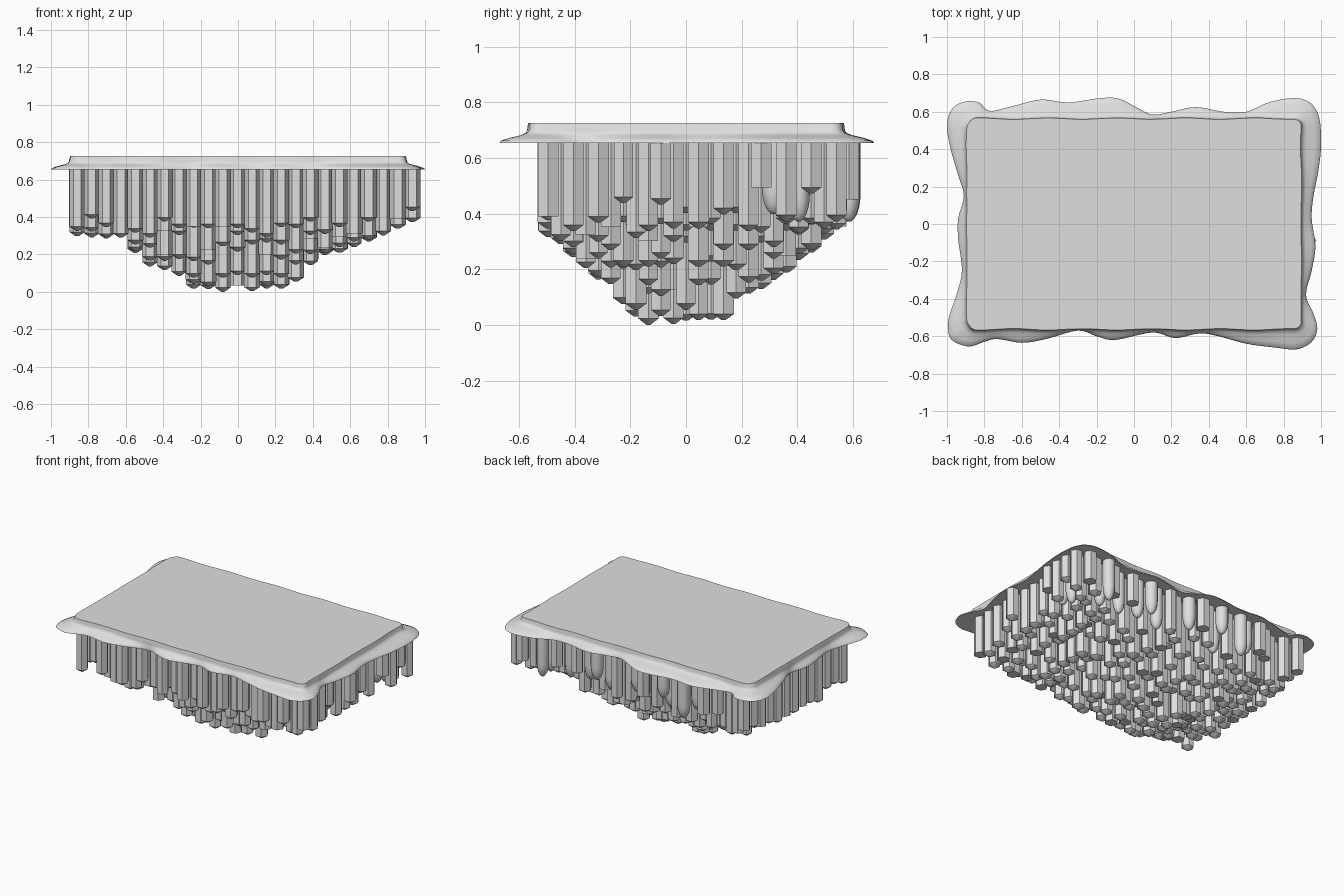
import bpy, bmesh, math, random
from mathutils import Vector

random.seed(4)
if "Cube" in bpy.data.objects:
    bpy.data.objects.remove(bpy.data.objects["Cube"])

# One pale stone colour
stone = bpy.data.materials.new("pale_stone")
stone.use_nodes = True
STONE_COLOUR = (0.74, 0.74, 0.74, 1)
stone.diffuse_color = STONE_COLOUR
stone.node_tree.nodes["Principled BSDF"].inputs["Base Color"].default_value = STONE_COLOUR

UNDERSIDE, TOP = 0.653, 0.725

# Wavy rim outline, hundredths of a unit, counter-clockwise, one list per side
LEFT = [(-100, 53), (-98, 40), (-94, 26), (-91, 15), (-94, 3), (-94, -8),
        (-92, -25), (-95, -38), (-99, -50), (-99, -59)]
FRONT = [(-96, -63), (-88, -65.5), (-80, -63), (-73, -61.5), (-60, -63.5), (-47, -61.5),
         (-30, -57), (-20, -60), (-10, -62), (10, -58), (22, -61), (35, -58.5),
         (45, -60), (60, -64), (75, -66), (87, -67), (95, -63)]
RIGHT = [(98, -56), (96, -48), (92, -38), (95, -25), (97, -12), (95, 3),
         (96, 15), (98.5, 28), (100, 42), (99, 57)]
BACK = [(94, 65), (85, 67.3), (72, 65), (60, 60), (48, 60), (33, 62.5), (20, 60),
        (10, 58.5), (2, 62), (-8, 67), (-18, 67.3), (-35, 65), (-50, 66.5),
        (-65, 63), (-77, 60.5), (-83, 65), (-90, 65.5), (-97, 62)]

# Lowest column tip along the width and along the depth: (position, height)
DEPTH_X = [(-0.9, 0.3), (-0.62, 0.28), (-0.48, 0.14), (-0.3, 0.07), (-0.24, 0), (0.25, 0),
           (0.33, 0.06), (0.42, 0.19), (0.55, 0.21), (0.75, 0.29), (0.95, 0.38)]
DEPTH_Y = [(-0.5, 0.32), (-0.4, 0.24), (-0.3, 0.15), (-0.22, 0.06), (-0.14, 0), (0.13, 0.01),
           (0.19, 0.1), (0.3, 0.14), (0.4, 0.22), (0.5, 0.3), (0.6, 0.38)]


def smooth_loop(points, steps):
    """Catmull-Rom curve through a closed ring of points."""
    out, count = [], len(points)
    for i in range(count):
        a, b, c, d = (points[(i + k) % count] for k in (-1, 0, 1, 2))
        for s in range(steps):
            t = s / steps
            out.append(0.5 * (2 * b + (c - a) * t + (2 * a - 5 * b + 4 * c - d) * t * t
                              + (3 * b - a - 3 * c + d) * t ** 3))
    return out


outline = smooth_loop([Vector(p) / 100 for p in LEFT + FRONT + RIGHT + BACK], 5)


def onto_deck(p, radius=0.05, half_x=0.9, half_y=0.567):
    """Nearest point on the rounded rectangle of the deck, with a slight ripple."""
    core = Vector((max(radius - half_x, min(half_x - radius, p.x)),
                   max(radius - half_y, min(half_y - radius, p.y))))
    ripple = 0.004 * math.sin(17 * p.x) * math.cos(15 * p.y)
    return core + (p - core).normalized() * (radius + ripple)


def finish(bm, name, angle):
    bmesh.ops.recalc_face_normals(bm, faces=bm.faces[:])
    mesh = bpy.data.meshes.new(name)
    bm.to_mesh(mesh)
    bm.free()
    mesh.materials.append(stone)
    obj = bpy.data.objects.new(name, mesh)
    bpy.context.collection.objects.link(obj)
    bpy.ops.object.select_all(action='DESELECT')
    obj.select_set(True)
    bpy.context.view_layer.objects.active = obj
    bpy.ops.object.shade_smooth_by_angle(angle=math.radians(angle))


# Platform: flat underside, flared wavy skirt, short wall, flat deck
# Each ring is (blend from rim to deck, inset, height)
RINGS = [(0, 0, UNDERSIDE), (0.06, 0, 0.662), (0.35, 0, 0.672), (0.75, 0, 0.682),
         (0.94, 0, 0.69), (1, 0, 0.7), (1, 0.004, 0.718), (1, 0.007, TOP)]
bm = bmesh.new()
rings = []
for blend, inset, z in RINGS:
    ring = []
    for p in outline:
        q = p.lerp(onto_deck(p), blend) * (1 - inset)
        ring.append(bm.verts.new((q.x, q.y, z)))
    rings.append(ring)
for low, high in zip(rings, rings[1:]):
    for i in range(len(low)):
        bm.faces.new((low[i - 1], low[i], high[i], high[i - 1]))
bm.faces.new(rings[0])
bm.faces.new(rings[-1])
finish(bm, "platform", 50)


def inside(x, y):
    """True where a column fits under the wavy rim."""
    hit = False
    for a, b in zip(outline, outline[1:] + outline[:1]):
        if (a.y > y) != (b.y > y) and x < a.x + (y - a.y) / (b.y - a.y) * (b.x - a.x):
            hit = not hit
    return hit and y < 0.59 and min((p - Vector((x, y))).length for p in outline) > 0.035


def sample(profile, t):
    """Straight-line interpolation along a list of (position, height) pairs."""
    for (a, low), (b, high) in zip(profile, profile[1:]):
        if t <= b:
            return low + (high - low) * (t - a) / (b - a)
    return profile[-1][1]


def tip_height(x, y):
    """Columns hang deepest in an oval middle and get shorter to the edges."""
    oval = 0.06 * max(0, math.hypot(x / 0.27, y / 0.16) - 1)
    return max(sample(DEPTH_X, x), sample(DEPTH_Y, y), min(oval, 0.12))


def add_column(bm, x, y, profile, sides):
    """Stack of rings (radius, height) closed by a cap at the lower end."""
    previous = None
    for radius, z in profile:
        ring = [bm.verts.new((x + radius * math.cos(math.tau * k / sides),
                              y + radius * math.sin(math.tau * k / sides), z))
                for k in range(sides)]
        if previous:
            for k in range(sides):
                bm.faces.new((previous[k - 1], previous[k], ring[k], ring[k - 1]))
        previous = ring
    bm.faces.new(previous)


# Honeycomb of hanging columns: faceted, with a few rounded ones along the back
PITCH = 0.09
faceted, rounded = bmesh.new(), bmesh.new()
for column in range(24):
    for row in range(13):
        x = -0.86 + column * PITCH * math.sqrt(0.75)
        y = -0.495 + (row + 0.5 * (column % 2)) * PITCH
        if not inside(x, y):
            continue
        tip = tip_height(x, y) + random.choice((0, 0.01, 0.03, 0.06, 0.1))
        radius = random.uniform(0.039, 0.044)
        at_back = y > 0.45 and x > -0.7 or x > 0.8 and y > 0.2
        if at_back and random.random() < 0.5:
            tip = max(tip, 0.37)
            bullet = [(radius, UNDERSIDE), (radius, tip + 0.1)]
            bullet += [(radius * f, tip + 0.1 * (1 - math.sqrt(1 - f * f)))
                       for f in (0.97, 0.88, 0.72, 0.5, 0.2)]
            add_column(rounded, x, y, bullet, 12)
        else:
            shape = [(radius, UNDERSIDE), (radius, tip + 0.022)]
            if random.random() < 0.85:
                shape.append((radius * 0.2, tip))
            add_column(faceted, x, y, shape, 6)
finish(faceted, "hanging_columns", 40)
finish(rounded, "rounded_columns", 45)
